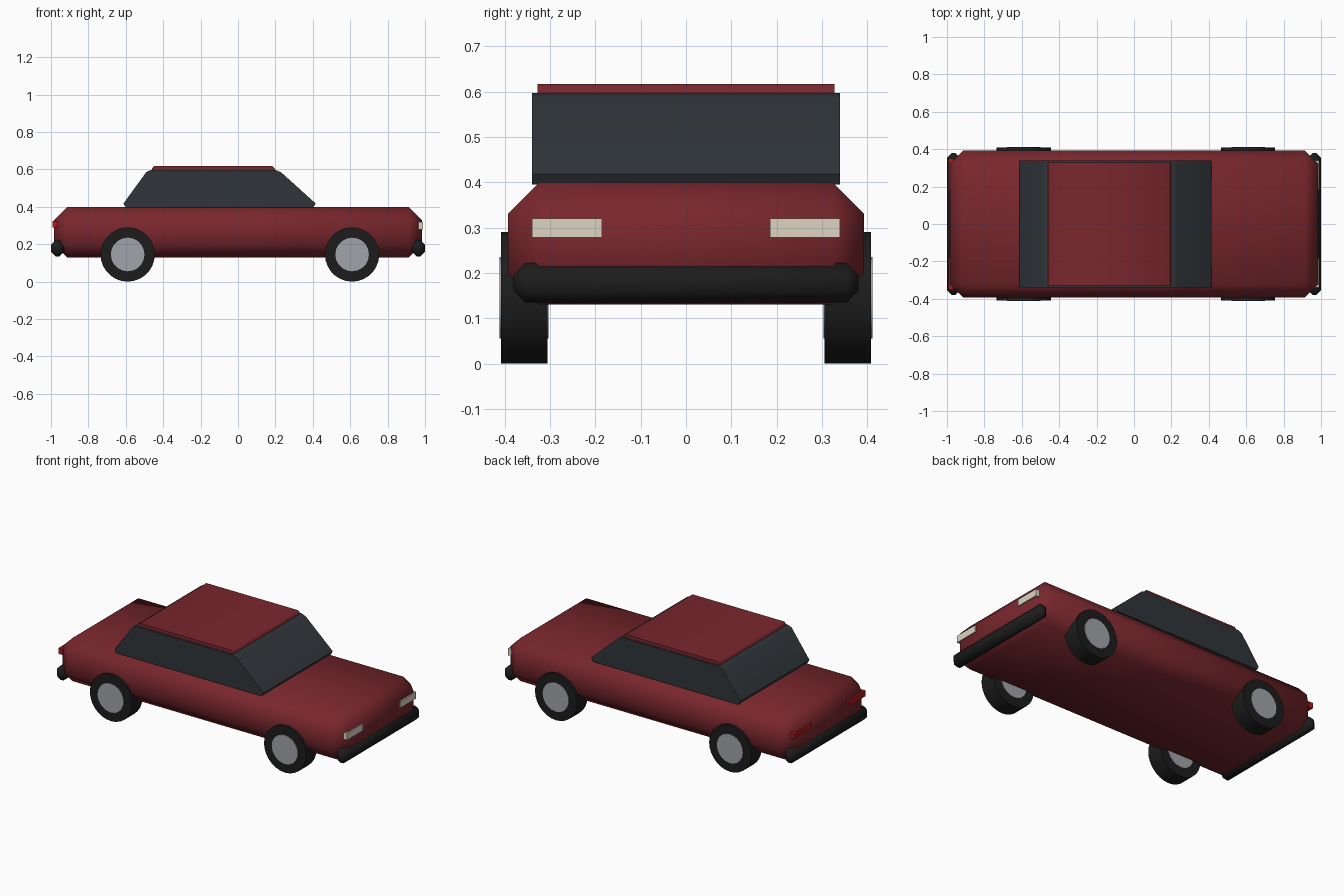
import bpy, bmesh, math
from mathutils import Matrix

if "Cube" in bpy.data.objects:
    bpy.data.objects.remove(bpy.data.objects["Cube"])


def material(name, rgb):
    m = bpy.data.materials.new(name)
    m.diffuse_color = (*rgb, 1)
    m.use_nodes = True
    m.node_tree.nodes["Principled BSDF"].inputs["Base Color"].default_value = m.diffuse_color
    return m


RED = material("body_red", (0.19, 0.02, 0.026))
GLASS = material("dark_glass", (0.03, 0.036, 0.042))
BLACK = material("rubber_black", (0.012, 0.012, 0.012))
RIM = material("rim_grey", (0.36, 0.37, 0.40))
CREAM = material("lamp_cream", (0.73, 0.66, 0.55))
LAMP_RED = material("lamp_red", (0.45, 0.01, 0.012))


def finish(name, bm, mat, smooth=None):
    bmesh.ops.recalc_face_normals(bm, faces=bm.faces)
    me = bpy.data.meshes.new(name)
    bm.to_mesh(me)
    bm.free()
    me.materials.append(mat)
    ob = bpy.data.objects.new(name, me)
    bpy.context.collection.objects.link(ob)
    if smooth:
        bpy.ops.object.select_all(action='DESELECT')
        ob.select_set(True)
        bpy.context.view_layer.objects.active = ob
        bpy.ops.object.shade_smooth_by_angle(angle=math.radians(smooth))
    return ob


def box(name, xs, ys, zs, mat, bevel=0, smooth=None):
    bm = bmesh.new()
    bmesh.ops.create_cube(bm, size=1)
    for v in bm.verts:
        v.co = [r[0] if c < 0 else r[1] for c, r in zip(v.co, (xs, ys, zs))]
    if bevel:
        bmesh.ops.bevel(bm, geom=bm.edges[:], offset=bevel, segments=1,
                        affect='EDGES', profile=0.5)
    return finish(name, bm, mat, smooth)


def extrude_profile(name, pts, half_y, mat, smooth=None):
    bm = bmesh.new()
    face = bm.faces.new([bm.verts.new((x, -half_y, z)) for x, z in pts])
    new = bmesh.ops.extrude_face_region(bm, geom=[face])["geom"]
    verts = [g for g in new if isinstance(g, bmesh.types.BMVert)]
    bmesh.ops.translate(bm, verts=verts, vec=(0, 2 * half_y, 0))
    return finish(name, bm, mat, smooth)


def disc(name, centre, radius, width, sides, mat):
    bm = bmesh.new()
    bmesh.ops.create_cone(bm, cap_ends=True, segments=sides, radius1=radius,
                          radius2=radius, depth=width,
                          matrix=Matrix.Translation(centre) @ Matrix.Rotation(math.pi / 2, 4, 'X'))
    return finish(name, bm, mat, 30)


# Lower body with chamfered edges
box("body", (-0.983, 0.983), (-0.393, 0.393), (0.13, 0.40), RED, 0.07, 60)

# Glass cabin and roof panel
extrude_profile("cabin", [(-0.60, 0.395), (-0.612, 0.418), (-0.49, 0.586), (-0.465, 0.597),
                          (0.20, 0.597), (0.23, 0.585), (0.415, 0.418), (0.402, 0.395)],
                0.34, GLASS, 50)
extrude_profile("roof", [(-0.46, 0.58), (-0.46, 0.605), (-0.448, 0.617),
                         (0.185, 0.617), (0.197, 0.605), (0.197, 0.58)], 0.328, RED, 50)

# Bumpers at both ends
for end, xs in (("front", (0.93, 1.0)), ("rear", (-1.0, -0.93))):
    box(end + "_bumper", xs, (-0.38, 0.38), (0.135, 0.222), BLACK, 0.025, 60)

# Lamps in pairs
for side, s in (("left", 1), ("right", -1)):
    head = sorted((s * 0.185, s * 0.34))
    tail = sorted((s * 0.18, s * 0.35))
    box(side + "_headlamp", (0.965, 0.99), head, (0.278, 0.32), CREAM)
    box(side + "_tail_lamp", (-0.993, -0.965), tail, (0.29, 0.325), LAMP_RED)

# Wheels: tyre with a hub running right through
for end, x in (("front", 0.61), ("rear", -0.59)):
    for side, s in (("left", 1), ("right", -1)):
        c = (x, s * 0.357, 0.145)
        disc(f"{end}_{side}_tyre", c, 0.145, 0.102, 28, BLACK)
        disc(f"{end}_{side}_hub", c, 0.09, 0.108, 20, RIM)
